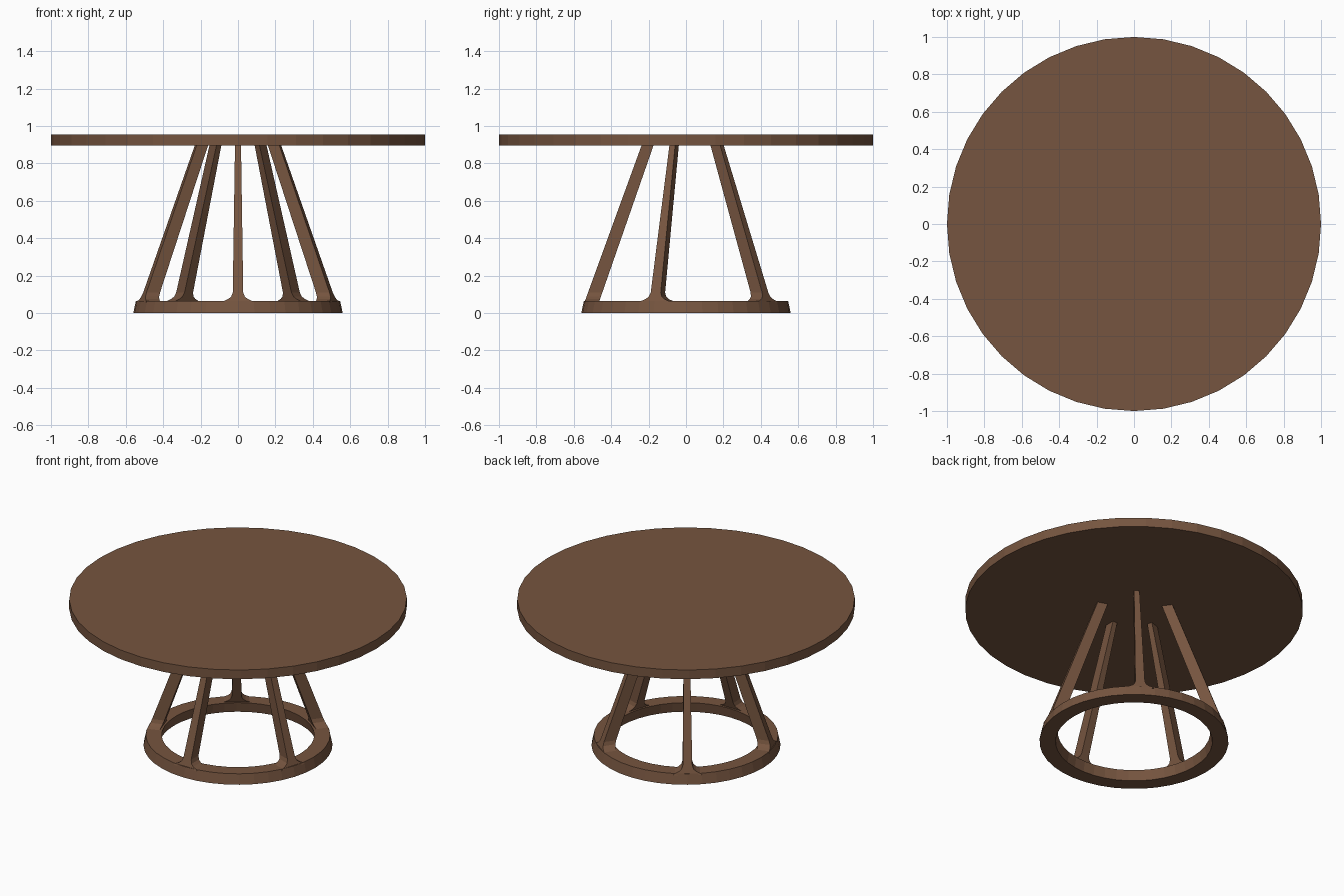
import bpy, math
from mathutils import Matrix

if "Cube" in bpy.data.objects:
    bpy.data.objects.remove(bpy.data.objects["Cube"])

wood = bpy.data.materials.new("brown wood")
wood.diffuse_color = (0.18, 0.09, 0.05, 1)
wood.use_nodes = True
wood.node_tree.nodes["Principled BSDF"].inputs["Base Color"].default_value = wood.diffuse_color


def make_mesh(name, verts, faces):
    me = bpy.data.meshes.new(name)
    me.from_pydata(verts, [], faces)
    me.materials.append(wood)
    ob = bpy.data.objects.new(name, me)
    bpy.context.collection.objects.link(ob)
    return ob


def circle(r, z, n=40):
    return [(r * math.cos(2 * math.pi * i / n), r * math.sin(2 * math.pi * i / n), z)
            for i in range(n)]


N = 40

# Round table top: 40-sided disc
verts = circle(1, 0.895) + circle(1, 0.955)
faces = [(i, (i + 1) % N, N + (i + 1) % N, N + i) for i in range(N)]
faces += [tuple(reversed(range(N))), tuple(range(N, 2 * N))]
make_mesh("table_top", verts, faces)

# Base ring: slightly conical profile (radius, height) swept round
profile = [(0.56, 0), (0.546, 0.065), (0.452, 0.065), (0.465, 0)]
verts = [v for r, z in profile for v in circle(r, z)]
faces = [(k * N + i, k * N + (i + 1) % N,
          (k + 1) % 4 * N + (i + 1) % N, (k + 1) % 4 * N + i)
         for k in range(4) for i in range(N)]
make_mesh("base_ring", verts, faces)

# Leg sections (height, half width): flared foot, then a taper to the top
sections = [(0.055, 0.085), (0.065, 0.075), (0.075, 0.052), (0.088, 0.036),
            (0.11, 0.028), (0.9, 0.016)]
leg_verts, leg_faces = [], []
for z, w in sections:
    t = (z - 0.065) / 0.83
    r_in = 0.463 + t * (0.174 - 0.463)
    r_out = 0.54 + t * (0.238 - 0.54)
    leg_verts += [(r_in, -w, z), (r_out, -w, z), (r_out, w, z), (r_in, w, z)]
for s in range(len(sections) - 1):
    a = s * 4
    leg_faces += [(a + i, a + (i + 1) % 4, a + 4 + (i + 1) % 4, a + 4 + i)
                  for i in range(4)]
top = 4 * (len(sections) - 1)
leg_faces += [(3, 2, 1, 0), (top, top + 1, top + 2, top + 3)]

# Five leaning legs, one straight to the front
for k in range(5):
    leg = make_mesh(f"leg_{k + 1}", leg_verts, leg_faces)
    leg.data.transform(Matrix.Rotation(math.radians(-90 + 72 * k), 4, 'Z'))
